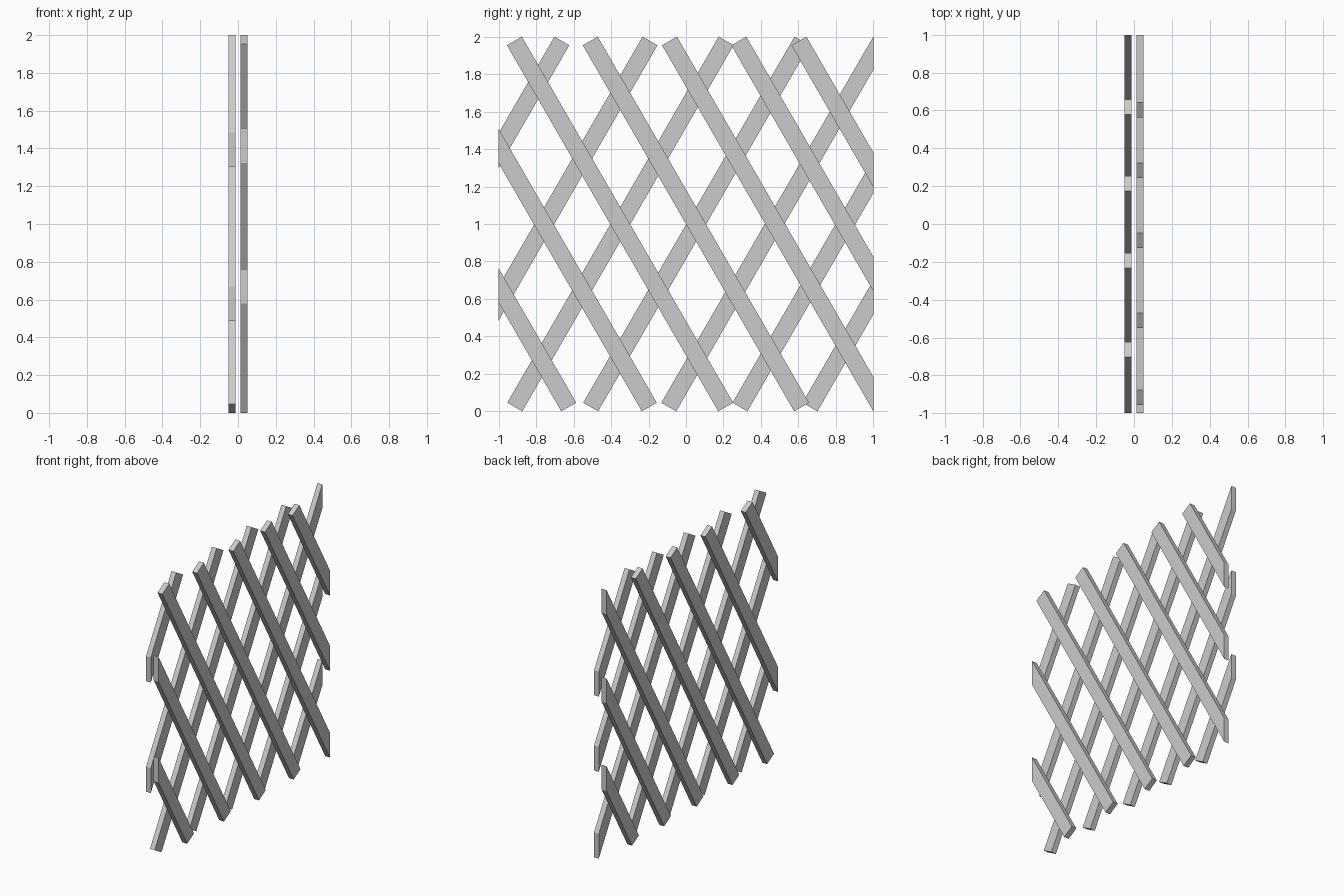
import bpy, bmesh, math

if "Cube" in bpy.data.objects:
    bpy.data.objects.remove(bpy.data.objects["Cube"])

W = 0.092                      # slat width
SLOPE = math.tan(math.radians(60))
ZB, ZT = 0.023, 1.977          # mid-heights of the square-cut slat ends


def slat(name, c, lean, x0, x1):
    """Slat whose centre line crosses z=1 at y=c, leaning toward +y or -y,
    trimmed vertically where it leaves the panel at y=+-1."""
    profile = []
    for z, side in ((ZB, 1), (ZT, -1)):
        y = c + lean * (z - 1) / SLOPE
        if abs(y) > 1:         # trimmed against the panel edge
            y = math.copysign(1, y)
            z = 1 + lean * (y - c) * SLOPE
            dy, dz = 0, W
        else:                  # square end
            dy, dz = -lean * W / 2 * math.sin(math.radians(60)), W / 4
        profile += [(y + side * dy, z + side * dz), (y - side * dy, z - side * dz)]
    bm = bmesh.new()
    face = bm.faces.new([bm.verts.new((x0, y, min(z, 2))) for y, z in profile])
    ext = bmesh.ops.extrude_face_region(bm, geom=[face])["geom"]
    bmesh.ops.translate(bm, vec=(x1 - x0, 0, 0),
                        verts=[v for v in ext if isinstance(v, bmesh.types.BMVert)])
    bmesh.ops.recalc_face_normals(bm, faces=bm.faces)
    me = bpy.data.meshes.new(name)
    bm.to_mesh(me)
    bm.free()
    bpy.context.collection.objects.link(bpy.data.objects.new(name, me))


# Layer of slats descending toward +y
for i, c in enumerate((-1.19, -0.76, -0.352, 0.053, 0.476, 0.846, 1.167)):
    slat(f"outer_slat_{i + 1}", c, -1, 0.012, 0.051)

# Layer of slats rising toward +y
for i, c in enumerate((-1.227, -0.756, -0.35, 0.055, 0.472, 0.852, 1.226)):
    slat(f"inner_slat_{i + 1}", c, 1, -0.051, -0.012)
